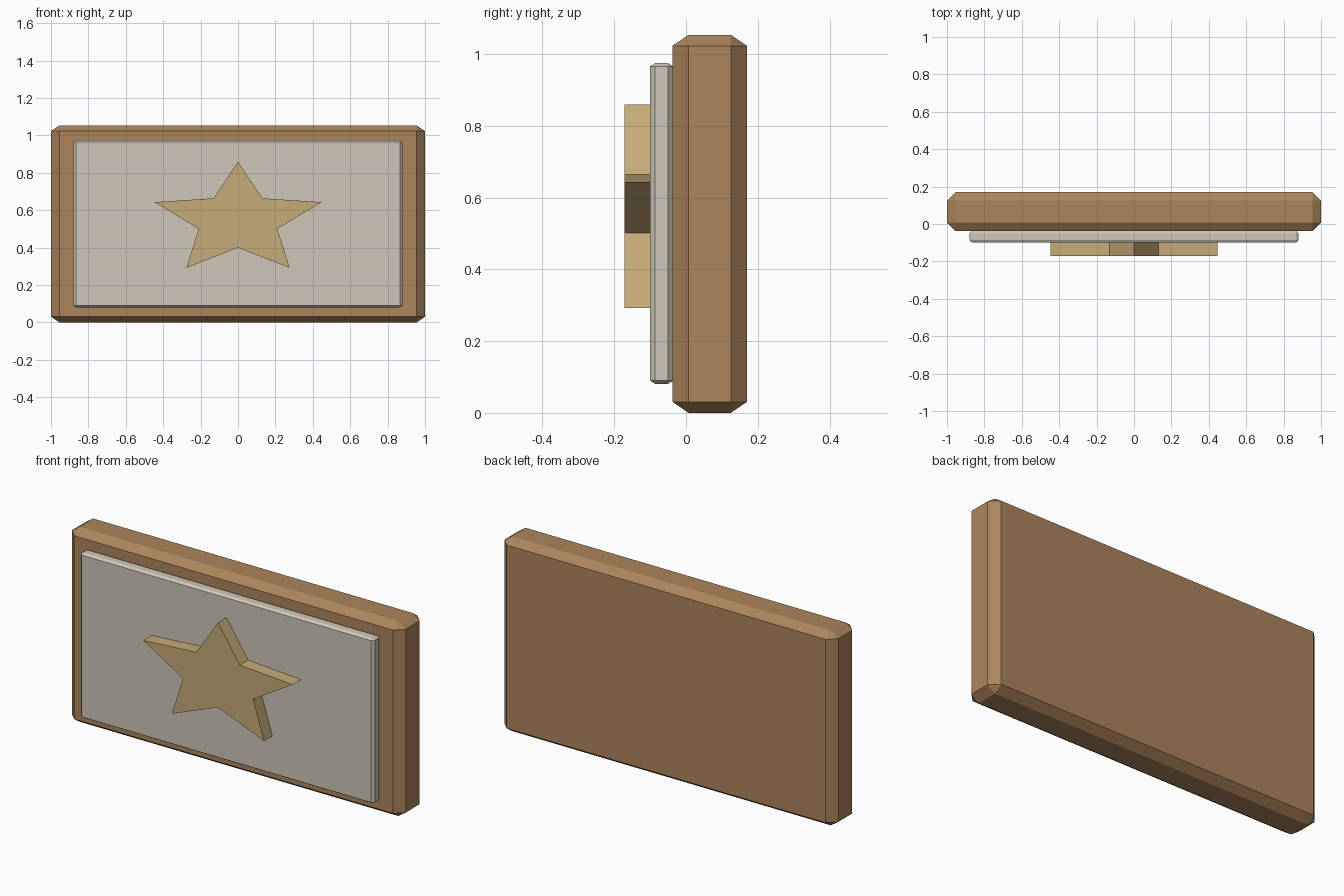
import bpy, bmesh, math
from itertools import product

if "Cube" in bpy.data.objects:
    bpy.data.objects.remove(bpy.data.objects["Cube"])


def material(name, rgb):
    """Flat colour from 0-255 display values, stored as linear."""
    m = bpy.data.materials.new(name)
    lin = [((c / 255 + 0.055) / 1.055) ** 2.4 for c in rgb]
    m.diffuse_color = (*lin, 1)
    m.use_nodes = True
    m.node_tree.nodes["Principled BSDF"].inputs["Base Color"].default_value = m.diffuse_color
    return m


def finish(name, bm, mat):
    bmesh.ops.recalc_face_normals(bm, faces=bm.faces)
    mesh = bpy.data.meshes.new(name)
    bm.to_mesh(mesh)
    bm.free()
    mesh.materials.append(mat)
    obj = bpy.data.objects.new(name, mesh)
    bpy.context.collection.objects.link(obj)
    return obj


def chamfered_box(name, centre, half, cut, mat):
    """Box with every edge chamfered, with its own cut depth on each axis."""
    bm = bmesh.new()
    for signs in product((-1, 1), repeat=3):
        for outer in range(3):
            bm.verts.new([centre[i] + signs[i] * (half[i] - (0 if i == outer else cut[i]))
                          for i in range(3)])
    bmesh.ops.convex_hull(bm, input=bm.verts[:])
    bmesh.ops.dissolve_limit(bm, angle_limit=0.01, verts=bm.verts[:], edges=bm.edges[:])
    return finish(name, bm, mat)


def star_plate(name, z_mid, outer, inner, y_front, y_back, mat):
    """Five-pointed star, stretched in x and extruded along y."""
    bm = bmesh.new()
    ring = []
    for i in range(10):
        rx, rz = inner if i % 2 else outer
        a = i * math.pi / 5
        ring.append(bm.verts.new((rx * math.sin(a), y_front, z_mid + rz * math.cos(a))))
    face = bm.faces.new(ring)
    ext = bmesh.ops.extrude_face_region(bm, geom=[face], use_keep_orig=True)
    for v in ext["geom"]:
        if isinstance(v, bmesh.types.BMVert):
            v.co.y = y_back
    return finish(name, bm, mat)


wood = material("brown wood", (172, 133, 92))
stone = material("pale grey", (206, 198, 184))
gold = material("dull gold", (198, 171, 120))

# Wooden backing board
chamfered_box("backing_board", (0, 0.066, 0.527), (1, 0.104, 0.527), (0.045, 0.045, 0.031), wood)
# Raised front panel, seated slightly into the board
chamfered_box("front_panel", (0, -0.068, 0.528), (0.88, 0.032, 0.447), (0.014, 0.014, 0.009), stone)
# Star emblem
star_plate("star", 0.546, (0.47, 0.314), (0.221, 0.146), -0.171, -0.098, gold)
